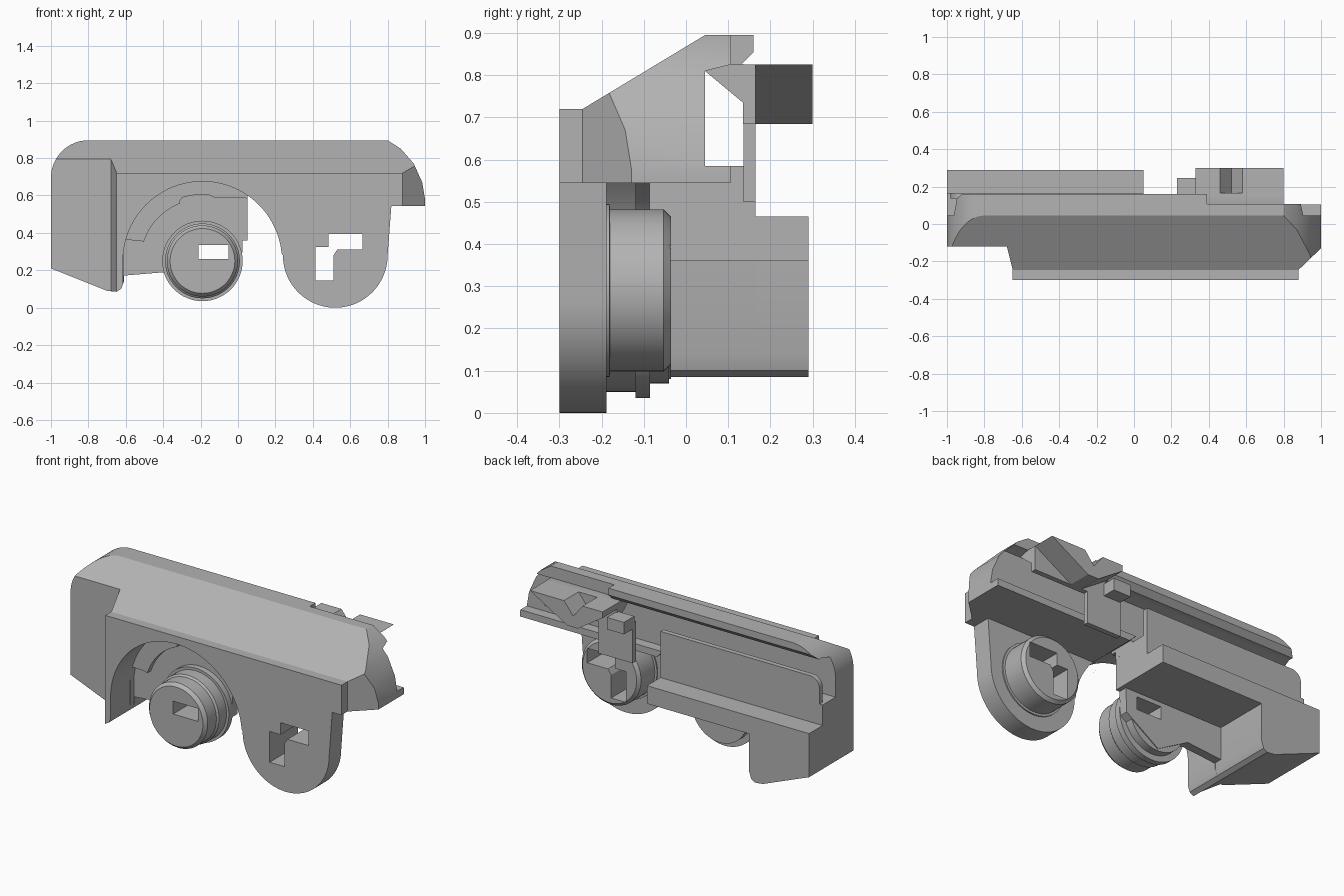
import bpy, bmesh, math
from mathutils import Vector

if "Cube" in bpy.data.objects:
    bpy.data.objects.remove(bpy.data.objects["Cube"])

grey = bpy.data.materials.new("plain grey")
grey.use_nodes = True
grey.diffuse_color = (0.45, 0.45, 0.45, 1)
grey.node_tree.nodes["Principled BSDF"].inputs["Base Color"].default_value = (0.45, 0.45, 0.45, 1)


def prism(name, points, axis, start, end):
    """Extrude a flat outline along one axis."""
    place = {"x": lambda p, d: (d, p[0], p[1]),
             "y": lambda p, d: (p[0], d, p[1]),
             "z": lambda p, d: (p[0], p[1], d)}[axis]
    bm = bmesh.new()
    face = bm.faces.new([bm.verts.new(place(p, start)) for p in points])
    new = bmesh.ops.extrude_face_region(bm, geom=[face])["geom"]
    move = Vector(place((0, 0), end - start))
    bmesh.ops.translate(bm, vec=move, verts=[v for v in new if isinstance(v, bmesh.types.BMVert)])
    bmesh.ops.recalc_face_normals(bm, faces=bm.faces)
    mesh = bpy.data.meshes.new(name)
    bm.to_mesh(mesh)
    bm.free()
    mesh.materials.append(grey)
    obj = bpy.data.objects.new(name, mesh)
    bpy.context.collection.objects.link(obj)
    return obj


def box(name, x0, x1, y0, y1, z0, z1):
    return prism(name, [(x0, z0), (x1, z0), (x1, z1), (x0, z1)], "y", y0, y1)


def arc(cx, cz, r, a0, a1, steps=40):
    angles = [math.radians(a0 + (a1 - a0) * i / steps) for i in range(steps + 1)]
    return [(cx + r * math.cos(a), cz + r * math.sin(a)) for a in angles]


def lathe(name, cx, cz, profile, steps=64):
    """Turn (radius, y) pairs around an axis parallel to y."""
    bm = bmesh.new()
    rings = [[bm.verts.new((x, y, z)) for x, z in arc(cx, cz, r, 0, 360, steps)[:-1]]
             for r, y in profile]
    for a, b in zip(rings, rings[1:]):
        for i in range(steps):
            j = (i + 1) % steps
            bm.faces.new((a[i], a[j], b[j], b[i]))
    bm.faces.new(rings[0])
    bm.faces.new(rings[-1])
    bmesh.ops.recalc_face_normals(bm, faces=bm.faces)
    mesh = bpy.data.meshes.new(name)
    bm.to_mesh(mesh)
    bm.free()
    mesh.materials.append(grey)
    obj = bpy.data.objects.new(name, mesh)
    bpy.context.collection.objects.link(obj)
    return obj


def cut(obj, cutter, operation="DIFFERENCE"):
    bpy.context.view_layer.objects.active = obj
    mod = obj.modifiers.new("cut", "BOOLEAN")
    mod.operation, mod.solver, mod.object = operation, "EXACT", cutter
    bpy.ops.object.modifier_apply(modifier=mod.name)


# Shared cutters: front outline, plan outline, arch and key holes
outline = prism("outline_cutter", arc(-0.8, 0.695, 0.2, 180, 90, 16) +
                [(0.8, 0.895), (0.87, 0.85), (0.94, 0.77), (0.985, 0.67), (1, 0.58),
                 (1, -0.1), (-1, -0.1)], "y", -0.5, 0.5)
plan = prism("plan_cutter", [(-0.65, -0.4), (0.88, -0.4), (0.88, -0.245), (1.01, -0.12), (1.01, 0.4),
                             (-1.01, 0.4), (-1.01, -0.12), (-0.68, -0.12), (-0.65, -0.24)],
             "z", -0.2, 1.2)
arch = prism("arch_cutter", arc(-0.19, 0.25, 0.425, 0, 180) + [(-0.615, -0.1), (0.235, -0.1)],
             "y", -0.5, -0.086)
arch_through = prism("through_cutter", arc(-0.19, 0.25, 0.425, 0, 55.6) + [(0.05, -0.1), (0.235, -0.1)],
                     "y", -0.6, 0.12)
slot = box("slot_cutter", -0.21, -0.05, -0.5, 0.2, 0.26, 0.335)
key = prism("key_cutter", [(0.415, 0.145), (0.51, 0.145), (0.51, 0.28), (0.53, 0.31), (0.665, 0.31),
                           (0.665, 0.395), (0.485, 0.395), (0.485, 0.325), (0.415, 0.325)],
            "y", -0.5, 0.2)
helpers = [outline, plan, arch, arch_through, slot, key]

# Long sloped housing with overhanging roof lip
housing = prism("housing", [(-0.3, 0.545), (-0.3, 0.72), (-0.245, 0.72), (0.045, 0.895), (0.16, 0.895),
                            (0.16, 0.855), (0.13, 0.825), (0.105, 0.825), (0.045, 0.81),
                            (0.045, 0.585), (0.105, 0.585), (0.105, 0.545)], "x", -1.005, 1.005)
cut(housing, outline, "INTERSECT")
cut(housing, plan, "INTERSECT")
lip_notch = box("lip_cutter", 0.39, 1.1, 0.107, 0.3, 0.75, 1)
helpers.append(lip_notch)
for c in (lip_notch, arch, arch_through):
    cut(housing, c)

# Round front lobe on the right-hand side of the front
lobe = prism("front_lobe", [(0.05, 0.545), (0.24, 0.28)] + arc(0.52, 0.28, 0.28, 180, 360) +
             [(0.82, 0.545)], "y", -0.3, -0.188)
cut(lobe, arch_through)
cut(lobe, key)

# Boss behind the lobe
boss = lathe("lobe_boss", 0.52, 0.29, [(0.205, -0.195), (0.205, -0.181), (0.192, -0.18),
                                       (0.192, -0.053), (0.175, -0.036)])
cut(boss, key)

# Leg of the front frame left of the arch
leg = prism("front_leg", [(-0.69, 0.545), (-0.69, 0.09), (-0.65, 0.085), (-0.625, 0.1),
                          (-0.61, 0.14), (-0.61, 0.3), (-0.45, 0.545)], "y", -0.3, -0.08)
cut(leg, plan, "INTERSECT")
cut(leg, arch)

# End block running to the back
prism("end_block", [(-1, 0.545), (-1, 0.21), (-0.7, 0.09), (-0.65, 0.085), (-0.625, 0.1),
                    (-0.612, 0.14), (-0.612, 0.545)], "y", -0.12, 0.165)
prism("end_block_rear", [(-1, 0.465), (-1, 0.21), (-0.7, 0.09), (-0.65, 0.085), (-0.625, 0.1),
                         (-0.612, 0.14), (-0.612, 0.465)], "y", 0.165, 0.29)

# Rear shelf, floor and upright rear wall
box("rear_shelf", -0.612, 0.05, -0.05, 0.29, 0.36, 0.465)
box("rear_core", -1, 0.05, -0.05, 0.165, 0.465, 0.585)
prism("rear_wall", [(-0.98, 0.465), (0.05, 0.465), (0.05, 0.735)] +
      arc(-0.92, 0.675, 0.06, 90, 180, 10), "y", 0.136, 0.165)

# Recess wall behind the arch, with a raised arched step
wall = prism("recess_wall", [(-0.63, 0.17), (-0.39, 0.19), (-0.19, 0.08), (0.02, 0.22), (0.025, 0.36),
                             (0.05, 0.36), (0.05, 0.7), (-0.63, 0.7)], "y", -0.086, -0.035)
cut(wall, slot)
prism("arch_step", arc(-0.19, 0.25, 0.43, 165, 56) + [(0.05, 0.585), (-0.13, 0.59), (-0.16, 0.605)] +
      arc(-0.19, 0.25, 0.355, 95, 108, 6) + [(-0.31, 0.57)] +
      arc(-0.19, 0.25, 0.33, 112, 162, 16) + [(-0.53, 0.36)], "y", -0.12, -0.08)

# Round plug with a slot
plug = lathe("plug", -0.19, 0.25, [(0.173, -0.3), (0.19, -0.28), (0.19, -0.2), (0.2, -0.19),
                                   (0.2, -0.12), (0.215, -0.12), (0.215, -0.085), (0.18, -0.085),
                                   (0.18, -0.04)])
cut(plug, slot)

# Rear clip: bracket, wedge with groove, small tab
prism("clip_bracket", [(0.045, 0.81), (0.105, 0.827), (0.165, 0.825), (0.165, 0.685),
                       (0.135, 0.685), (0.135, 0.735)], "x", 0.33, 0.8)
box("clip_post", 0.23, 0.45, 0.136, 0.165, 0.5, 0.735)
box("clip_tab", 0.23, 0.34, 0.15, 0.245, 0.7, 0.77)
prism("clip_wedge", [(0.33, 0.825), (0.33, 0.79), (0.49, 0.685), (0.56, 0.685), (0.8, 0.825),
                     (0.58, 0.825), (0.52, 0.75), (0.46, 0.825)], "y", 0.155, 0.3)

for h in helpers:
    bpy.data.objects.remove(h)

# Smooth the round parts, keep edges crisp
bpy.ops.object.select_all(action="DESELECT")
for obj in bpy.context.scene.objects:
    if obj.type == "MESH" and grey.name in obj.data.materials:
        obj.select_set(True)
        bpy.context.view_layer.objects.active = obj
bpy.ops.object.shade_smooth_by_angle(angle=math.radians(25))
